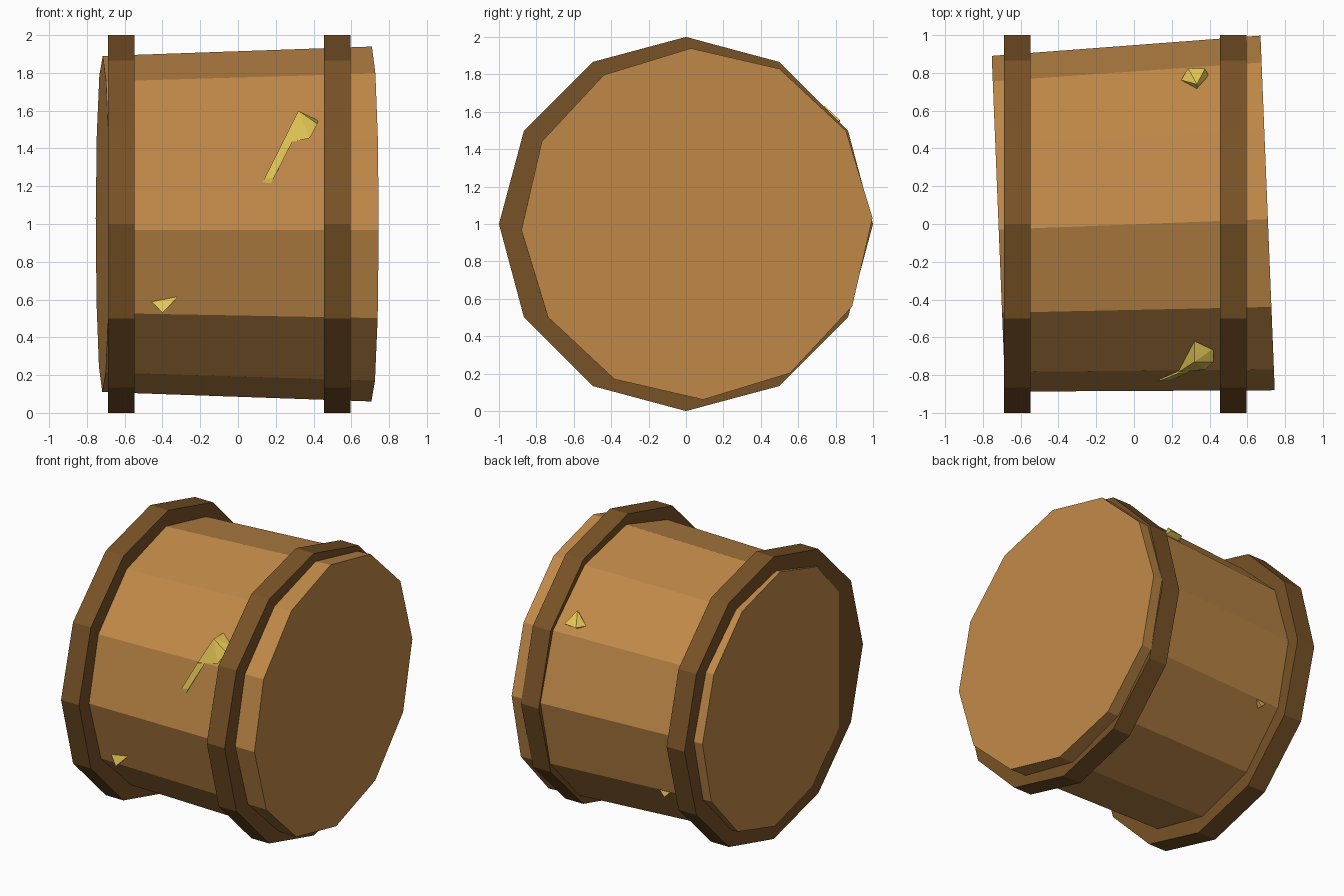
import bpy, bmesh, math
from mathutils import Matrix, Vector

if "Cube" in bpy.data.objects:
    bpy.data.objects.remove(bpy.data.objects["Cube"])


def material(name, rgb):
    m = bpy.data.materials.new(name)
    m.diffuse_color = (*rgb, 1)
    m.use_nodes = True
    m.node_tree.nodes["Principled BSDF"].inputs["Base Color"].default_value = m.diffuse_color
    return m


WOOD = material("wood", (0.53, 0.25, 0.065))
BAND = material("dark_wood", (0.19, 0.085, 0.02))
GOLD = material("gold", (0.76, 0.56, 0.09))


def finish(bm, name, mat):
    bmesh.ops.recalc_face_normals(bm, faces=bm.faces)
    mesh = bpy.data.meshes.new(name)
    bm.to_mesh(mesh)
    bm.free()
    mesh.materials.append(mat)
    ob = bpy.data.objects.new(name, mesh)
    bpy.context.collection.objects.link(ob)
    return ob


def drum(name, centre, r_left, r_right, length, mat, roll=0, yaw=0):
    """Twelve-sided solid lying along x."""
    bm = bmesh.new()
    turn = (Matrix.Translation(centre)
            @ Matrix.Rotation(math.radians(yaw), 4, 'Z')
            @ Matrix.Rotation(math.radians(roll), 4, 'X')
            @ Matrix.Rotation(math.radians(90), 4, 'Y'))
    bmesh.ops.create_cone(bm, cap_ends=True, segments=12, radius1=r_left,
                          radius2=r_right, depth=length, matrix=turn)
    return finish(bm, name, mat)


def chip(name, points):
    """Small faceted piece poking out of the barrel wall."""
    bm = bmesh.new()
    for p in points:
        bm.verts.new(Vector(p))
    bmesh.ops.convex_hull(bm, input=bm.verts[:])
    return finish(bm, name, GOLD)


# Slightly skewed, tapered barrel body
drum("barrel_body", (-0.005, 0.03, 1), 0.89, 0.94, 1.426, WOOD, roll=2, yaw=2.3)

# Two hoops
for side, x in (("left", -0.618), ("right", 0.525)):
    drum(side + "_hoop", (x, 0, 1), 1, 1, 0.14, BAND)

# Gold corner and its thin edge on the upper front
chip("front_upper_corner", [
    (0.32, -0.62, 1.60), (0.42, -0.66, 1.55), (0.42, -0.73, 1.53),
    (0.38, -0.77, 1.455), (0.32, -0.73, 1.60), (0.29, -0.78, 1.435),
    (0.235, -0.785, 1.43), (0.30, -0.60, 1.50)])
chip("front_upper_edge", [
    (0.235, -0.79, 1.43), (0.29, -0.785, 1.44), (0.26, -0.74, 1.43),
    (0.14, -0.83, 1.24), (0.19, -0.83, 1.245), (0.13, -0.828, 1.22),
    (0.175, -0.828, 1.215), (0.16, -0.79, 1.23)])

# Gold corner on the upper back
chip("back_upper_corner", [
    (0.25, 0.762, 1.55), (0.333, 0.714, 1.595), (0.397, 0.783, 1.53),
    (0.286, 0.825, 1.55), (0.376, 0.823, 1.555), (0.333, 0.74, 1.632),
    (0.32, 0.74, 1.50)])

# Gold corners on the lower front and lower back
for name, s, shift in (("front", -1, 0), ("back", 1, 0.03)):
    chip(name + "_lower_corner", [
        (-0.466, s * 0.765 + shift, 0.598), (-0.307, s * 0.775 + shift, 0.625),
        (-0.40, s * 0.80 + shift * 0.5, 0.53), (-0.40, s * 0.73 + shift, 0.535),
        (-0.38, s * 0.70 + shift, 0.62)])
